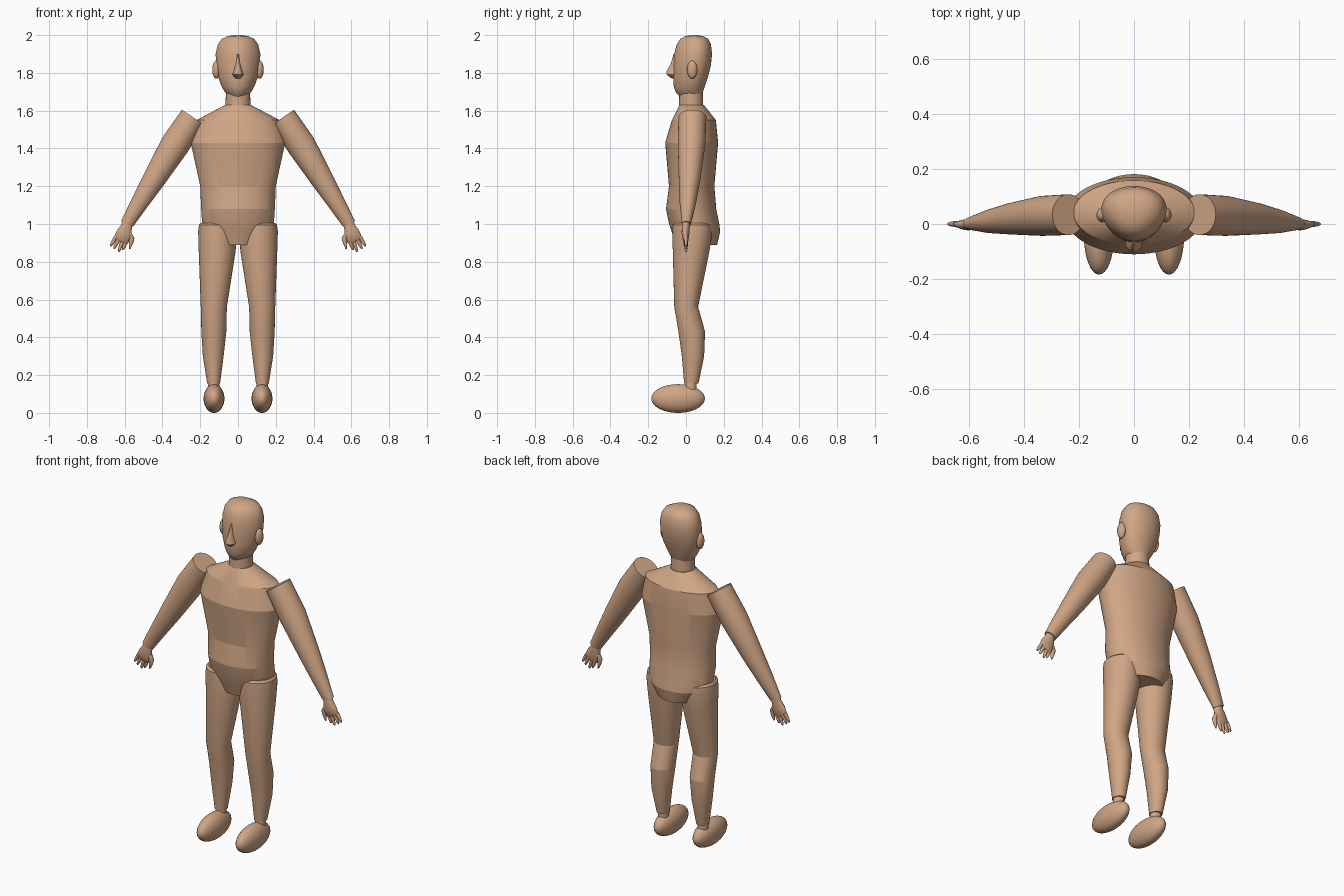
import bpy, bmesh, math
from mathutils import Vector

skin = bpy.data.materials.new("skin")
skin.diffuse_color = (0.63, 0.38, 0.235, 1)


def finish(name, bm, angle, mirror):
    bmesh.ops.recalc_face_normals(bm, faces=bm.faces)
    mesh = bpy.data.meshes.new(name)
    bm.to_mesh(mesh)
    bm.free()
    mesh.materials.append(skin)
    mesh.shade_smooth()
    mesh.set_sharp_from_angle(angle=math.radians(angle))
    obj = bpy.data.objects.new(name, mesh)
    bpy.context.collection.objects.link(obj)
    if mirror:
        obj.modifiers.new("mirror", 'MIRROR').use_axis[0] = True
    return obj


def loft(name, rings, seg=48, angle=12, mirror=False, taper=0.0):
    """Skin of oval rings: (x, z, y_front, y_back, half_width, tilt in degrees)."""
    bm = bmesh.new()
    loops = []
    for x, z, y0, y1, hw, tilt in rings:
        a = math.radians(tilt)
        u = Vector((math.cos(a), 0, math.sin(a)))
        loop = []
        for i in range(seg):
            t = math.tau * i / seg
            w = hw * math.cos(t) * (1 + taper * math.sin(t))
            y = (y0 + y1) / 2 + (y1 - y0) / 2 * math.sin(t)
            loop.append(bm.verts.new(Vector((x, y, z)) + u * w))
        loops.append(loop)
    for a, b in zip(loops, loops[1:]):
        for i in range(seg):
            j = (i + 1) % seg
            bm.faces.new((a[i], a[j], b[j], b[i]))
    bm.faces.new(loops[0])
    bm.faces.new(loops[-1])
    return finish(name, bm, angle, mirror)


def ellipsoid(name, centre, radii):
    bm = bmesh.new()
    bmesh.ops.create_uvsphere(bm, u_segments=32, v_segments=20, radius=1)
    bmesh.ops.scale(bm, vec=radii, verts=bm.verts)
    bmesh.ops.translate(bm, vec=centre, verts=bm.verts)
    return finish(name, bm, 40, True)


def upright(rows, x=0):
    return [(x, z, y0, y1, hw, 0) for z, y0, y1, hw in rows]


# torso, from neck base down to the pelvis
loft("torso", upright([
    (1.63, -0.035, 0.095, 0.068),
    (1.55, -0.075, 0.158, 0.22),
    (1.43, -0.110, 0.170, 0.25),
    (1.20, -0.090, 0.150, 0.20),
    (1.08, -0.106, 0.160, 0.195),
    (1.00, -0.090, 0.176, 0.19),
    (0.96, -0.076, 0.181, 0.175),
    (0.89, -0.055, 0.165, 0.12)]), seg=64)

# neck and head
loft("neck", upright([(1.60, -0.037, 0.092, 0.066),
                      (1.72, -0.035, 0.088, 0.064)]), angle=40)
loft("head", upright([
    (2.000, 0.030, 0.055, 0.020),
    (1.995, -0.003, 0.090, 0.052),
    (1.980, -0.030, 0.117, 0.085),
    (1.950, -0.050, 0.132, 0.106),
    (1.900, -0.062, 0.138, 0.117),
    (1.840, -0.066, 0.132, 0.115),
    (1.780, -0.068, 0.117, 0.105),
    (1.730, -0.065, 0.100, 0.087),
    (1.700, -0.056, 0.090, 0.070),
    (1.675, -0.035, 0.080, 0.050)]), angle=50, taper=0.15)
loft("nose", upright([
    (1.900, -0.066, -0.030, 0.006),
    (1.850, -0.080, -0.030, 0.011),
    (1.805, -0.104, -0.030, 0.024),
    (1.792, -0.104, -0.030, 0.030),
    (1.770, -0.076, -0.030, 0.014)]), seg=24, angle=50)
ellipsoid("ears", (0.115, 0.033, 1.817), (0.021, 0.027, 0.048))

# arms, with flat shoulder ends
loft("arms", [
    (0.238, 1.565, -0.040, 0.108, 0.071, 34),
    (0.333, 1.420, -0.043, 0.102, 0.077, 30),
    (0.447, 1.233, -0.038, 0.076, 0.060, 30),
    (0.525, 1.105, -0.033, 0.052, 0.046, 27),
    (0.588, 1.000, -0.022, 0.026, 0.035, 25)], mirror=True)

# hands
loft("palms", [
    (0.585, 1.010, -0.020, 0.022, 0.029, 25),
    (0.590, 0.985, -0.022, 0.020, 0.030, 25),
    (0.602, 0.950, -0.023, 0.018, 0.042, 25),
    (0.619, 0.915, -0.016, 0.013, 0.041, 25),
    (0.623, 0.906, -0.008, 0.008, 0.034, 25)], seg=24, angle=50, mirror=True)
fingers = [(0.592, 0.910, 0.610, 0.862), (0.610, 0.915, 0.632, 0.853),
           (0.630, 0.922, 0.657, 0.868), (0.647, 0.930, 0.675, 0.882)]
for n, (x0, z0, x1, z1) in enumerate(fingers, 1):
    rings = []
    for f, r in ((0, 0.011), (0.6, 0.009), (0.92, 0.006), (1, 0.002)):
        rings.append((x0 + (x1 - x0) * f, z0 + (z1 - z0) * f, -r, r, r, 25))
    loft(f"fingers_{n}", rings, seg=12, angle=50, mirror=True)
loft("thumbs", [
    (0.580, 0.965, -0.016, 0.014, 0.016, 30),
    (0.563, 0.925, -0.015, 0.011, 0.015, 5),
    (0.568, 0.890, -0.012, 0.008, 0.010, -8),
    (0.573, 0.868, -0.006, 0.002, 0.004, -12)], seg=16, angle=50, mirror=True)

# legs
loft("legs", [
    (0.115, 1.005, -0.055, 0.120, 0.082, 0),
    (0.113, 0.995, -0.070, 0.135, 0.094, 0),
    (0.111, 0.960, -0.072, 0.138, 0.100, 0),
    (0.110, 0.860, -0.070, 0.125, 0.098, 0),
    (0.128, 0.560, -0.062, 0.064, 0.069, 0),
    (0.128, 0.430, -0.040, 0.101, 0.066, 0),
    (0.131, 0.300, -0.022, 0.096, 0.055, 0),
    (0.129, 0.155, -0.010, 0.066, 0.034, 0)], mirror=True)

# ankles and feet
loft("ankles", upright([(0.17, -0.006, 0.056, 0.030),
                        (0.10, -0.006, 0.056, 0.030)], x=0.129),
     seg=32, angle=40, mirror=True)
ellipsoid("feet", (0.127, -0.042, 0.076), (0.055, 0.142, 0.076))
